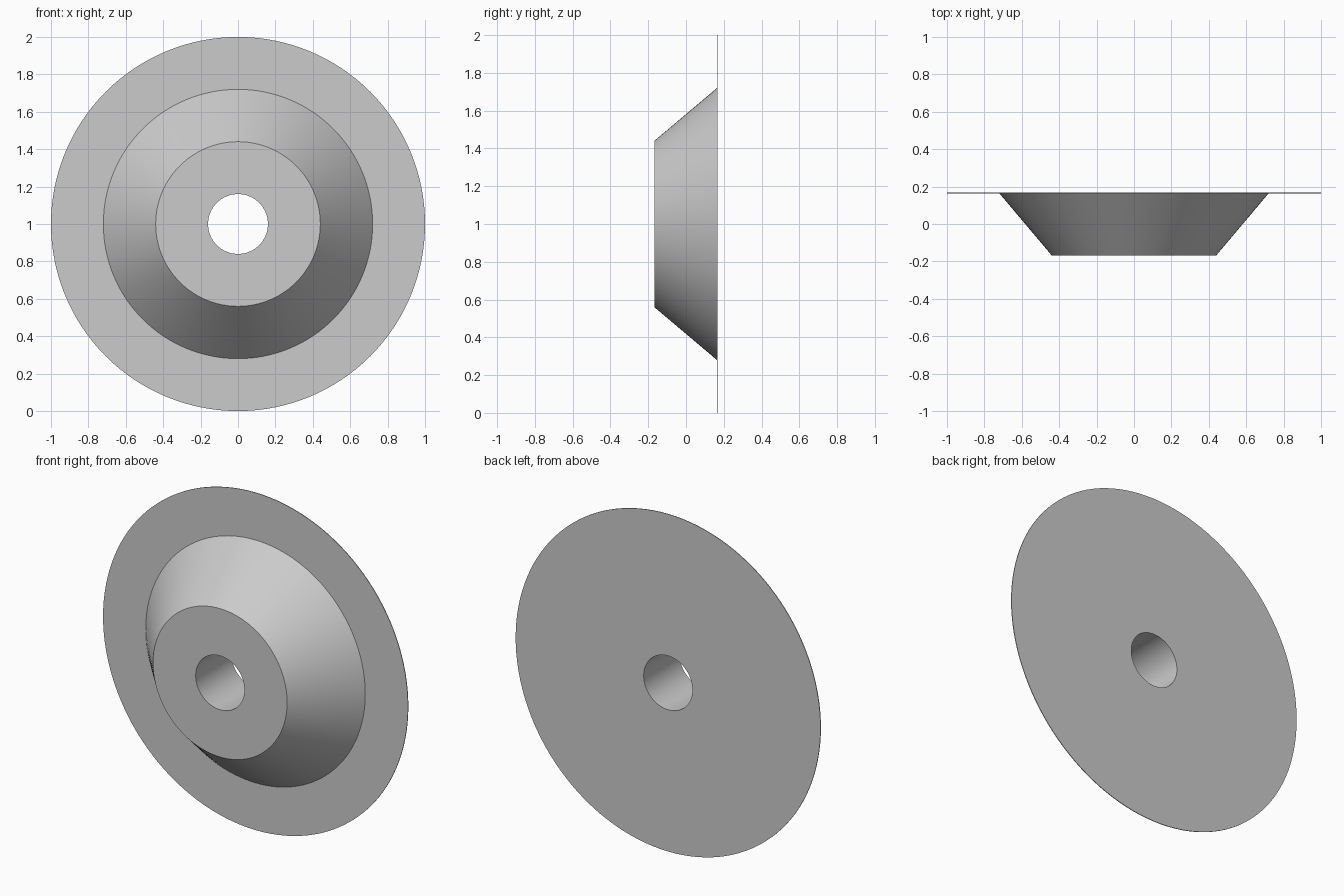
import bpy, bmesh, math
from mathutils import Vector, Matrix

cube = bpy.data.objects.get("Cube")
if cube:
    bpy.data.objects.remove(cube, do_unlink=True)

# Plain grey finish
grey = bpy.data.materials.new("light_grey")
grey.use_nodes = True
colour = (0.6, 0.6, 0.6, 1.0)
grey.diffuse_color = colour
grey.node_tree.nodes["Principled BSDF"].inputs["Base Color"].default_value = colour


def lathe(name, profile, segments, centre):
    """Turn a closed (radius, y) profile around the y axis."""
    bm = bmesh.new()
    verts = [bm.verts.new((r, y, 0)) for r, y in profile]
    edges = [bm.edges.new((verts[i - 1], v)) for i, v in enumerate(verts)]
    bmesh.ops.spin(bm, geom=verts + edges, cent=(0, 0, 0), axis=(0, 1, 0),
                   angle=math.tau, steps=segments, use_merge=True)
    bmesh.ops.remove_doubles(bm, verts=bm.verts, dist=0.0001)
    bmesh.ops.recalc_face_normals(bm, faces=bm.faces)
    bmesh.ops.transform(bm, matrix=Matrix.Translation(Vector(centre)), verts=bm.verts)
    mesh = bpy.data.meshes.new(name)
    bm.to_mesh(mesh)
    bm.free()
    mesh.materials.append(grey)
    obj = bpy.data.objects.new(name, mesh)
    bpy.context.collection.objects.link(obj)
    bpy.ops.object.select_all(action="DESELECT")
    obj.select_set(True)
    bpy.context.view_layer.objects.active = obj
    bpy.ops.object.shade_smooth_by_angle(angle=math.radians(30))
    return obj


# Thin round flange with a tapered hub and a straight bore
bore, hub_front, hub_base, rim = 0.16, 0.44, 0.72, 1.0
front, back, sheet = -0.168, 0.168, 0.004
lathe("flanged_hub", [
    (bore, front), (hub_front, front),
    (hub_base, back - sheet), (rim, back - sheet),
    (rim, back), (bore, back),
], 128, (0, 0, 1))
